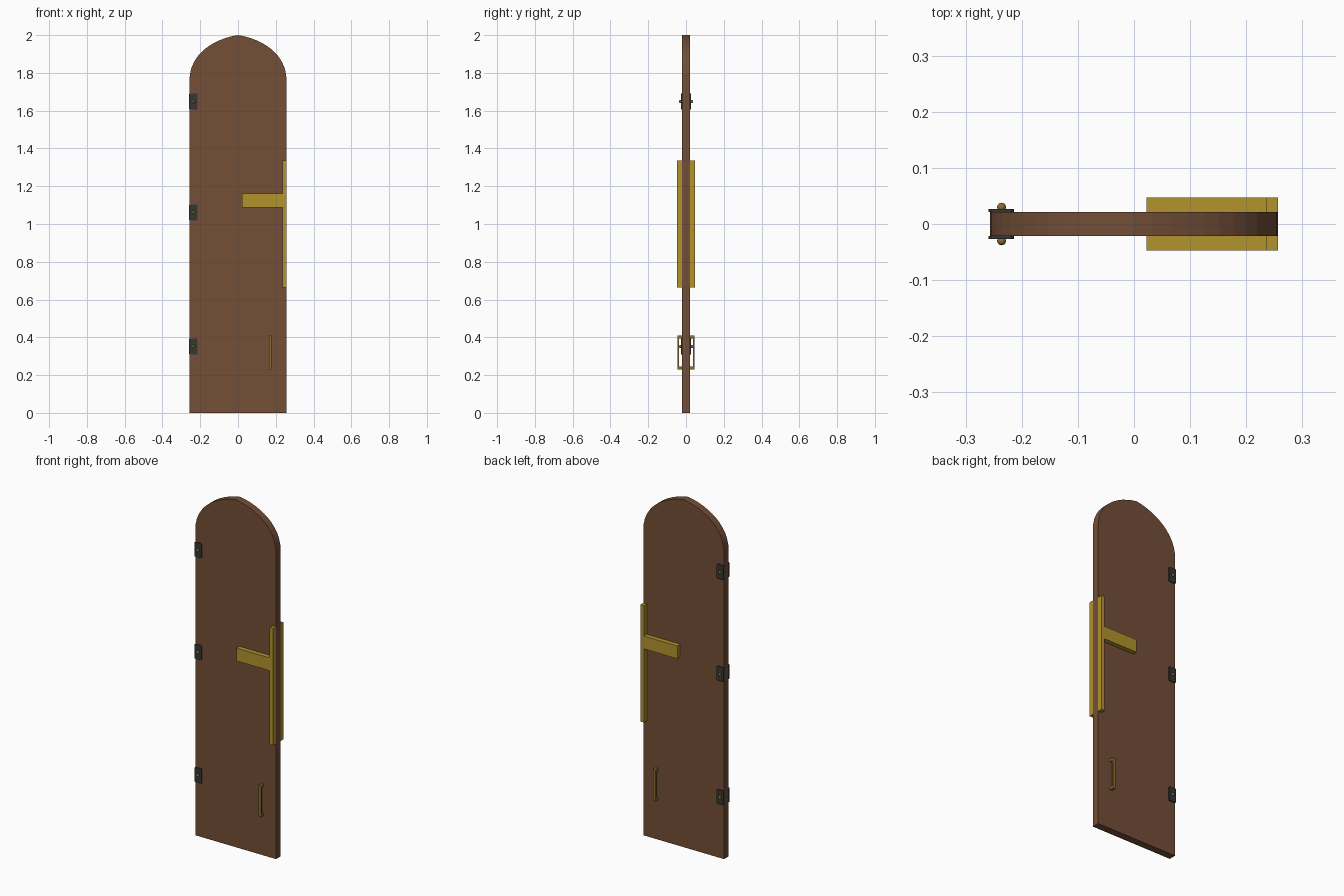
import bpy
import bmesh
from mathutils import Vector, Matrix
from mathutils.geometry import interpolate_bezier

if "Cube" in bpy.data.objects:
    bpy.data.objects.remove(bpy.data.objects["Cube"])


def material(name, rgb):
    """Flat material from 8-bit display values, stored as linear."""
    lin = [((c / 255 + 0.055) / 1.055) ** 2.4 for c in rgb]
    mat = bpy.data.materials.new(name)
    mat.use_nodes = True
    mat.diffuse_color = (*lin, 1)
    mat.node_tree.nodes["Principled BSDF"].inputs["Base Color"].default_value = (*lin, 1)
    return mat


wood = material("brown wood", (115, 78, 54))
gold = material("gold trim", (178, 147, 45))
iron = material("dark iron", (52, 55, 50))
bronze = material("bronze", (140, 110, 48))


def add_object(name, bm, mat):
    bmesh.ops.recalc_face_normals(bm, faces=bm.faces)
    mesh = bpy.data.meshes.new(name)
    bm.to_mesh(mesh)
    bm.free()
    mesh.materials.append(mat)
    obj = bpy.data.objects.new(name, mesh)
    bpy.context.collection.objects.link(obj)
    return obj


def extrude_profile(name, points, y0, y1, mat):
    """Extrude an outline in x and z from y0 to y1."""
    bm = bmesh.new()
    face = bm.faces.new([bm.verts.new((x, y0, z)) for x, z in points])
    new = bmesh.ops.extrude_face_region(bm, geom=[face])["geom"]
    verts = [v for v in new if isinstance(v, bmesh.types.BMVert)]
    bmesh.ops.translate(bm, vec=(0, y1 - y0, 0), verts=verts)
    return add_object(name, bm, mat)


def add_box(bm, low, high):
    low, high = Vector(low), Vector(high)
    place = Matrix.Translation((low + high) / 2) @ Matrix.Diagonal((*(high - low), 1))
    bmesh.ops.create_cube(bm, size=1, matrix=place)


W, T = 0.257, 0.021  # door half width and half thickness

# Door panel with a softly pointed arch
arch = [(p.x, p.y) for p in interpolate_bezier(
    Vector((W, 1.76)), Vector((W, 1.9)), Vector((0.13, 1.98)), Vector((0, 2)), 13)]
outline = [(W, 0)] + arch + [(-x, z) for x, z in reversed(arch[:-1])] + [(-W, 0)]
extrude_profile("door_panel", outline, -T, T, wood)

for side, label in ((-1, "front"), (1, "back")):
    # T-shaped lock trim
    trim = [(W, 0.664), (W, 1.337), (0.235, 1.337), (0.235, 1.162),
            (0.022, 1.162), (0.022, 1.088), (0.235, 1.088), (0.235, 0.664)]
    extrude_profile(label + "_trim", trim, side * T, side * 0.047, gold)

    # Hinge plates, each with a round bolt head
    for place, z in (("lower", 0.352), ("middle", 1.061), ("upper", 1.648)):
        c = 0.004
        x0, x1, z0, z1 = -W - 0.002, -0.214, z - 0.042, z + 0.042
        plate = [(x0 + c, z0), (x1 - c, z0), (x1, z0 + c), (x1, z1 - c),
                 (x1 - c, z1), (x0 + c, z1), (x0, z1 - c), (x0, z0 + c)]
        extrude_profile(f"{label}_{place}_hinge", plate, side * T, side * 0.027, iron)
        bm = bmesh.new()
        bmesh.ops.create_uvsphere(bm, u_segments=12, v_segments=8, radius=0.008,
                                  matrix=Matrix.Translation((-0.236, side * 0.03, z)))
        bolt = add_object(f"{label}_{place}_bolt", bm, bronze)
        bolt.data.shade_smooth()

    # Pull handle: a grip on two posts
    bm = bmesh.new()
    add_box(bm, (0.163, side * 0.041 - 0.005, 0.229), (0.178, side * 0.041 + 0.005, 0.41))
    for z in (0.229, 0.394):
        ys = sorted((side * (T - 0.002), side * 0.038))
        add_box(bm, (0.163, ys[0], z), (0.178, ys[1], z + 0.016))
    add_object(label + "_handle", bm, bronze)
